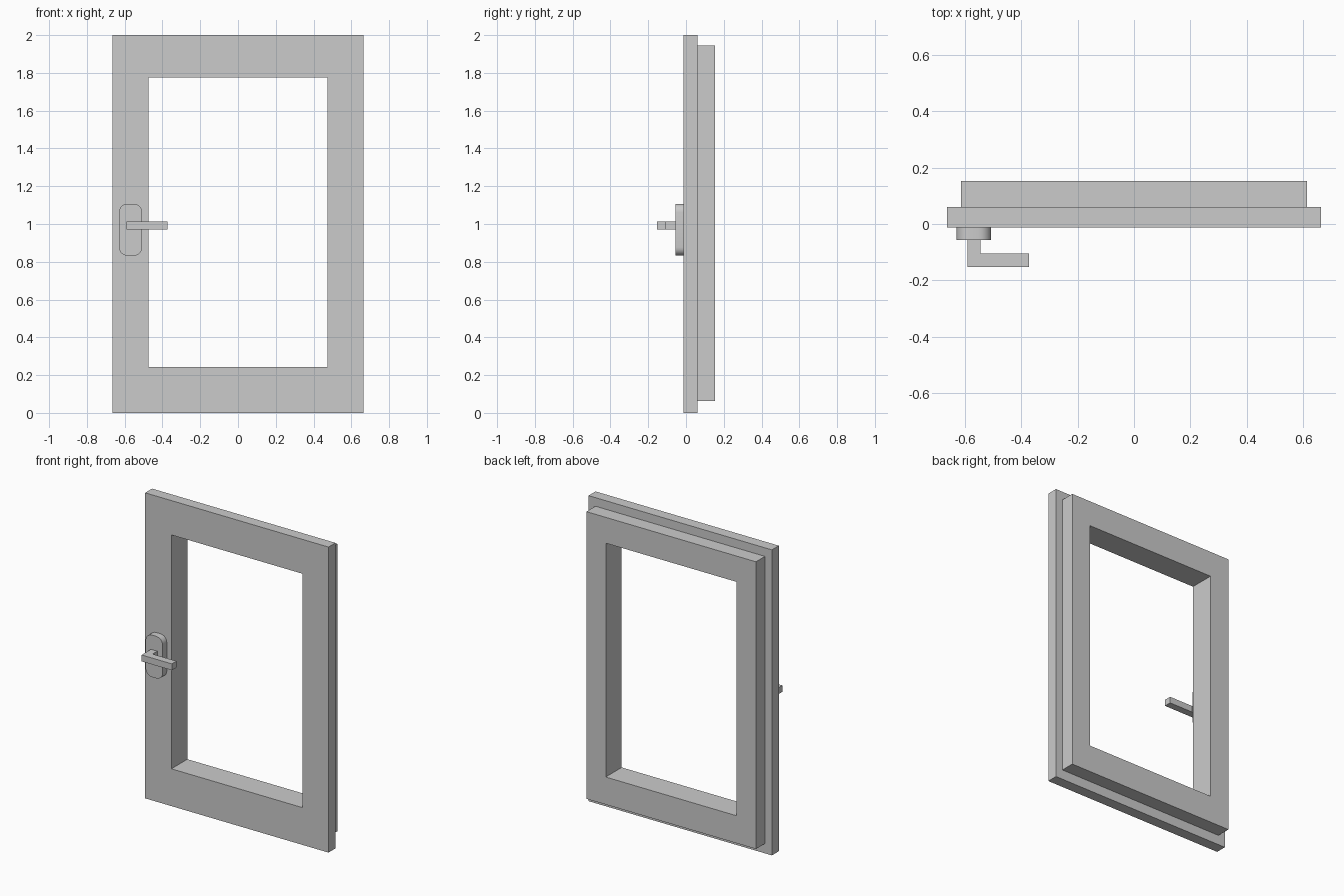
import bpy
import bmesh
from math import sin, cos, pi

cube = bpy.data.objects.get("Cube")
if cube:
    bpy.data.objects.remove(cube)

grey = bpy.data.materials.new("light_grey")
grey.use_nodes = True
grey.diffuse_color = (0.6, 0.6, 0.6, 1)
grey.node_tree.nodes["Principled BSDF"].inputs["Base Color"].default_value = (0.6, 0.6, 0.6, 1)


def finish(name, bm):
    bmesh.ops.recalc_face_normals(bm, faces=bm.faces)
    mesh = bpy.data.meshes.new(name)
    bm.to_mesh(mesh)
    bm.free()
    mesh.materials.append(grey)
    obj = bpy.data.objects.new(name, mesh)
    bpy.context.collection.objects.link(obj)
    return obj


def prism(name, points, offset):
    """Extrude a closed outline of 3D points along offset."""
    bm = bmesh.new()
    face = bm.faces.new([bm.verts.new(p) for p in points])
    ext = bmesh.ops.extrude_face_region(bm, geom=[face], use_keep_orig=True)
    moved = [v for v in ext["geom"] if isinstance(v, bmesh.types.BMVert)]
    bmesh.ops.translate(bm, verts=moved, vec=offset)
    return finish(name, bm)


def rect(half_x, z0, z1):
    return [(-half_x, z0), (half_x, z0), (half_x, z1), (-half_x, z1)]


def frame(name, outer, inner, y0, y1):
    """Rectangular ring, mitred at the corners."""
    bm = bmesh.new()
    loops = [[bm.verts.new((x, y, z)) for x, z in outline]
             for outline, y in ((outer, y0), (outer, y1), (inner, y1), (inner, y0))]
    for k in range(4):
        a, b = loops[k], loops[(k + 1) % 4]
        for i in range(4):
            j = (i + 1) % 4
            bm.faces.new((a[i], a[j], b[j], b[i]))
    return finish(name, bm)


# Window frame: wide front sash and narrower rear frame around one opening
opening = rect(0.474, 0.244, 1.775)
frame("front_sash", rect(0.664, 0, 2), opening, -0.012, 0.06)
frame("rear_frame", rect(0.614, 0.064, 1.944), opening, 0.06, 0.153)

# Handle plate with rounded corners
radius, steps = 0.045, 6
outline = []
for quarter, (cx, cz) in enumerate([(-0.552, 1.062), (-0.585, 1.062),
                                    (-0.585, 0.877), (-0.552, 0.877)]):
    for s in range(steps + 1):
        a = (quarter + s / steps) * pi / 2
        outline.append((cx + radius * cos(a), -0.056, cz + radius * sin(a)))
plate = prism("handle_plate", outline, (0, 0.044, 0))

# L-shaped handle: stem out of the plate, lever towards the opening
lever = [(-0.591, -0.056), (-0.591, -0.153), (-0.372, -0.153),
         (-0.372, -0.105), (-0.545, -0.105), (-0.545, -0.056)]
prism("handle_lever", [(x, y, 0.97) for x, y in lever], (0, 0, 0.042))

# Smooth only the plate's rounded corners
bpy.ops.object.select_all(action='DESELECT')
plate.select_set(True)
bpy.context.view_layer.objects.active = plate
bpy.ops.object.shade_smooth_by_angle(angle=pi / 6)
